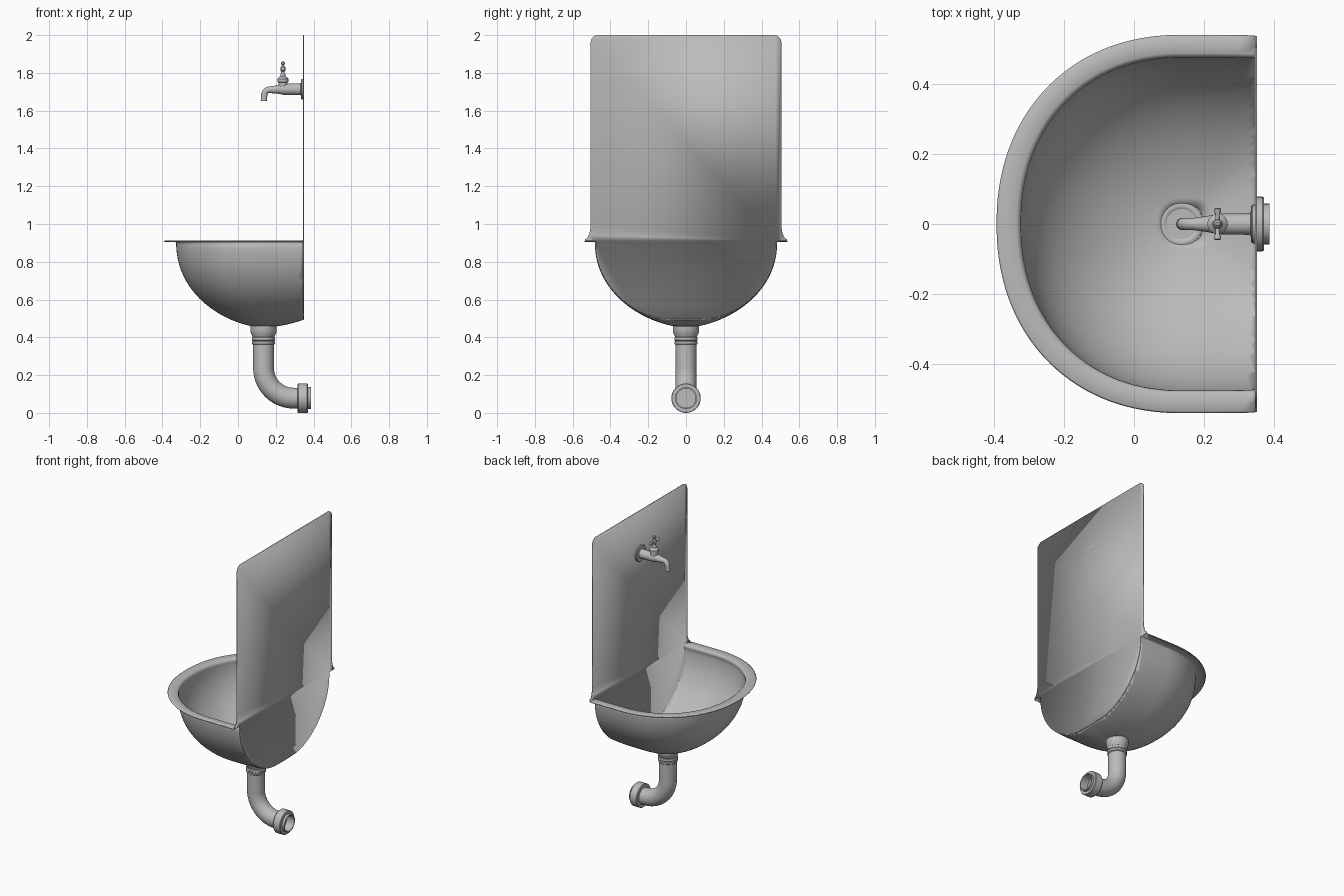
import bpy, bmesh
from math import sin, cos, pi, radians

cube = bpy.data.objects.get("Cube")
if cube:
    bpy.data.objects.remove(cube, do_unlink=True)

metal = bpy.data.materials.new("grey metal")
metal.use_nodes = True
grey = (0.5, 0.5, 0.5, 1)
metal.diffuse_color = grey
metal.node_tree.nodes["Principled BSDF"].inputs["Base Color"].default_value = grey

WALL = 0.345      # plane of the back panel
DRAIN = 0.135     # x of the drain axis
BACK = WALL - DRAIN


def finish(name, bm, thickness=0, angle=35):
    bmesh.ops.recalc_face_normals(bm, faces=bm.faces[:])
    me = bpy.data.meshes.new(name)
    bm.to_mesh(me)
    bm.free()
    ob = bpy.data.objects.new(name, me)
    bpy.context.collection.objects.link(ob)
    me.materials.append(metal)
    if thickness:
        mod = ob.modifiers.new("sheet", 'SOLIDIFY')
        mod.thickness = thickness
        mod.offset = 0
    bpy.ops.object.select_all(action='DESELECT')
    ob.select_set(True)
    bpy.context.view_layer.objects.active = ob
    bpy.ops.object.shade_smooth_by_angle(angle=radians(angle))
    return ob


def skin(bm, rings):
    """Join closed rings of equal length with quads."""
    loops = [[bm.verts.new(p) for p in ring] for ring in rings]
    for a, b in zip(loops, loops[1:]):
        for i in range(len(a)):
            j = (i + 1) % len(a)
            bm.faces.new((a[i], a[j], b[j], b[i]))
    return loops


def loft(name, stations, cap_start=True, cap_end=True, n=32):
    """Round part through (x, z, radius, heading in degrees) stations."""
    bm = bmesh.new()
    rings = []
    for x, z, r, h in stations:
        h = radians(h)
        rings.append([(x - r * sin(u) * sin(h), r * cos(u), z + r * sin(u) * cos(h))
                      for u in (2 * pi * k / n for k in range(n))])
    loops = skin(bm, rings)
    if cap_start:
        bm.faces.new(loops[0])
    if cap_end:
        bm.faces.new(loops[-1])
    return finish(name, bm)


def upright(name, x, profile, **kw):
    return loft(name, [(x, z, r, 90) for r, z in profile], **kw)


def level(name, z, profile, **kw):
    return loft(name, [(x, z, r, 0) for r, x in profile], **kw)


def bend(cx, cz, radius, r, start, end, turn, steps=14):
    """Stations along an arc; heading is the arc angle plus turn."""
    out = []
    for k in range(steps + 1):
        a = start + (end - start) * k / steps
        out.append((cx + radius * cos(radians(a)), cz + radius * sin(radians(a)), r, a + turn))
    return out


# Bowl: oval rings from drain to rim, cut off at the wall plane
def depth(s):
    return 0.91 - 0.455 * max(0, 1 - s ** 1.7) ** 0.46


def oval(front, side, back, z, n=128):
    pts = []
    for k in range(n):
        t = 2 * pi * (k + 0.5) / n
        c, s = cos(t), sin(t)
        e = 0.5 if c > 0 else 0.93
        x = back * c ** e if c > 0 else -front * (-c) ** e
        pts.append((DRAIN + x, side * abs(s) ** e * (1 if s > 0 else -1), z))
    return pts


levels = [sin(radians(6 + 82 * k / 28)) for k in range(29)]
rings = [oval(0.46 * s, 0.48 * s, 0.57 * s, depth(s)) for s in levels]
for out, z in ((0, 0.895), (0.003, 0.906), (0.01, 0.91), (0.056, 0.91), (0.06, 0.907)):
    rings.append(oval(0.46 + out * 1.08, 0.477 + out, 0.57 + out, z))
bm = bmesh.new()
skin(bm, rings)
bmesh.ops.bisect_plane(bm, geom=bm.verts[:] + bm.edges[:] + bm.faces[:],
                       plane_co=(WALL, 0, 0), plane_no=(1, 0, 0), clear_outer=True)
finish("bowl", bm, 0.006, 50)

# Back panel: bowl section below, flared shoulders, rounded top corners
half = []
low = BACK / 0.57
for k in range(41):
    s = low + (1 - low) * sin(pi / 2 * k / 40)
    half.append((0.48 * s * max(0, 1 - (low / s) ** 4) ** 0.25, depth(s)))
half.append((0.535, 0.91))
for k in range(9):
    a = pi / 2 * k / 8
    half.append((0.535 - 0.03 * sin(a), 1.0 - 0.08 * cos(a)))
for k in range(9):
    a = pi / 2 * k / 8
    half.append((0.465 + 0.04 * cos(a), 1.96 + 0.04 * sin(a)))
outline = half + [(-y, z) for y, z in reversed(half[1:])]
bm = bmesh.new()
bm.faces.new([bm.verts.new((WALL + 0.002, y, z)) for y, z in outline])
finish("back_panel", bm, 0.006)

# Drain: flange with a recessed strainer
upright("drain_flange", DRAIN, [(0.064, 0.457), (0.062, 0.463), (0.055, 0.466), (0.045, 0.464),
                                (0.04, 0.459), (0.038, 0.44), (0.001, 0.44)], cap_start=False)
upright("strainer_hub", DRAIN, [(0.013, 0.44), (0.013, 0.456), (0.01, 0.458)])
for i in range(6):
    bm = bmesh.new()
    bmesh.ops.create_cube(bm, size=1)
    bmesh.ops.scale(bm, vec=(0.034, 0.007, 0.006), verts=bm.verts)
    bmesh.ops.translate(bm, vec=(0.025, 0, 0.453), verts=bm.verts)
    spoke = finish("strainer_spoke", bm)
    spoke.location.x = DRAIN
    spoke.rotation_euler.z = pi / 3 * i

# Waste pipe with collars
upright("pipe_socket", DRAIN, [(0.07, 0.462), (0.07, 0.435), (0.066, 0.42), (0.056, 0.4)])
upright("pipe_ring", DRAIN, [(0.055, 0.404), (0.06, 0.4), (0.061, 0.385), (0.058, 0.381),
                             (0.061, 0.377), (0.06, 0.365), (0.055, 0.361)])
loft("waste_pipe", [(DRAIN, 0.41, 0.055, -90)]
     + bend(0.295, 0.238, 0.16, 0.055, 180, 270, 90) + [(0.33, 0.078, 0.055, 0)])
level("pipe_nut", 0.078, [(0.055, 0.315), (0.075, 0.315), (0.078, 0.319), (0.078, 0.366),
                          (0.075, 0.37), (0.058, 0.37), (0.058, 0.386), (0.051, 0.386),
                          (0.051, 0.325)], cap_start=False)

# Tap: wall flange, body and curved spout
TAP, STEM = 1.713, 0.238
level("tap_flange", TAP, [(0.055, 0.35), (0.055, 0.338), (0.051, 0.334), (0.032, 0.332)])
loft("tap_body", [(0.34, TAP, 0.031, 180), (0.27, TAP, 0.03, 180), (0.24, TAP, 0.029, 180),
                  (0.21, TAP, 0.023, 180), (0.18, TAP - 0.002, 0.019, 180)]
     + bend(0.168, 1.682, 0.029, 0.017, 90, 180, 90, 8)
     + [(0.138, 1.668, 0.016, 270), (0.137, 1.65, 0.017, 270), (0.137, 1.65, 0.012, 270),
        (0.137, 1.67, 0.012, 270)])

# Tap valve and handle
upright("tap_bonnet", STEM, [(0.024, 1.72), (0.024, 1.75), (0.029, 1.752), (0.029, 1.768),
                             (0.022, 1.776), (0.014, 1.782), (0.011, 1.8)])
upright("tap_stem", STEM, [(0.01, 1.79), (0.009, 1.808), (0.013, 1.812), (0.013, 1.83),
                           (0.007, 1.836), (0.006, 1.842), (0.01, 1.847), (0.01, 1.854),
                           (0.005, 1.86)], n=20)
bm = bmesh.new()
bar = [(0.005, -0.046), (0.01, -0.043), (0.01, -0.036), (0.006, -0.028), (0.007, 0)]
bar += [(r, -y) for r, y in reversed(bar[:-1])]
loops = skin(bm, [[(STEM + r * cos(pi * k / 8), y, 1.821 + r * sin(pi * k / 8))
                   for k in range(16)] for r, y in bar])
bm.faces.new(loops[0])
bm.faces.new(loops[-1])
finish("tap_handle", bm)
